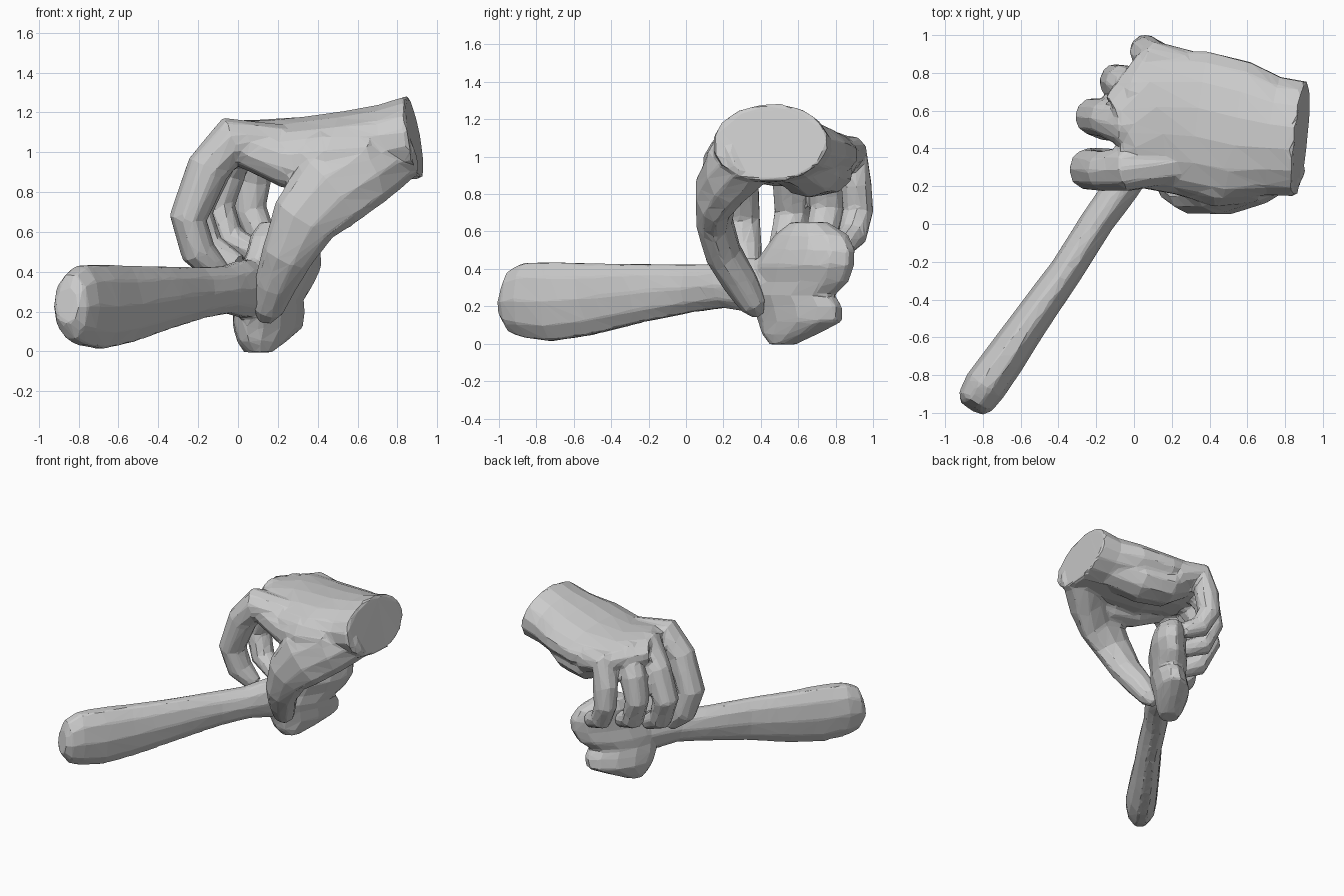
import bpy, bmesh, math
from mathutils import Vector


def tube(bm, stations, hint, sides=10, axis=None):
    """Closed loft; each station = x, y, z, radius along hint, radius across."""
    hint = Vector(hint)
    pts = [Vector(s[:3]) for s in stations]
    rings = []
    for i, s in enumerate(stations):
        t = Vector(axis) if axis else (pts[min(i + 1, len(pts) - 1)] - pts[max(i - 1, 0)]).normalized()
        a = (hint - t * hint.dot(t)).normalized()
        b = t.cross(a)
        ring = []
        for k in range(sides):
            ang = 2 * math.pi * (k + 0.5) / sides
            ring.append(bm.verts.new(pts[i] + a * s[3] * math.cos(ang) + b * s[4] * math.sin(ang)))
        rings.append(ring)
    for r0, r1 in zip(rings, rings[1:]):
        for k in range(sides):
            n = (k + 1) % sides
            bm.faces.new((r0[k], r0[n], r1[n], r1[k]))
    bm.faces.new(rings[0][::-1])
    bm.faces.new(rings[-1])


def finish(bm, name, ratio):
    """Fuse the overlapping lofts into one skin and facet it."""
    bmesh.ops.recalc_face_normals(bm, faces=bm.faces)
    me = bpy.data.meshes.new(name)
    bm.to_mesh(me)
    bm.free()
    ob = bpy.data.objects.new(name, me)
    bpy.context.collection.objects.link(ob)
    m = ob.modifiers.new("fuse", 'REMESH')
    m.mode = 'VOXEL'
    m.voxel_size = 0.016
    m = ob.modifiers.new("soften", 'SMOOTH')
    m.iterations = 2
    m = ob.modifiers.new("facet", 'DECIMATE')
    m.ratio = ratio


# Hand: palm, thumb and four curled fingers
hand = bmesh.new()
palm = [(0.885, 0.45, 1.075, 0.31, 0.215), (0.74, 0.465, 1.05, 0.32, 0.195),
        (0.55, 0.49, 1.03, 0.38, 0.18), (0.33, 0.54, 1.01, 0.385, 0.17),
        (0.12, 0.55, 1.03, 0.38, 0.135), (-0.03, 0.45, 1.05, 0.26, 0.11),
        (-0.08, 0.44, 1.05, 0.22, 0.08)]
tube(hand, palm, (0, 1, 0), 16)

# heel of the palm on the little-finger side
tube(hand, [(0.72, 0.56, 0.98, 0.15, 0.12), (0.50, 0.66, 0.93, 0.18, 0.15),
            (0.30, 0.72, 0.92, 0.18, 0.13), (0.15, 0.74, 0.97, 0.13, 0.08)], (0, 1, 0))

thumb = [(0.80, 0.36, 1.02, 0.16, 0.17), (0.62, 0.23, 0.91, 0.14, 0.20),
         (0.46, 0.16, 0.81, 0.115, 0.215), (0.33, 0.15, 0.66, 0.10, 0.17),
         (0.245, 0.20, 0.48, 0.10, 0.13), (0.185, 0.29, 0.33, 0.095, 0.105),
         (0.15, 0.36, 0.21, 0.075, 0.08), (0.135, 0.39, 0.15, 0.03, 0.035)]
tube(hand, thumb, (0, 1, 0))

# web between thumb and index finger
tube(hand, [(0.66, 0.24, 0.98, 0.13, 0.14), (0.44, 0.23, 0.95, 0.145, 0.17),
            (0.24, 0.27, 0.95, 0.12, 0.13), (0.02, 0.29, 1.03, 0.10, 0.10)], (0, 1, 0))

fingers = [
    # index
    [(0.22, 0.33, 1.03, 0.12, 0.11), (-0.04, 0.29, 1.055, 0.12, 0.125),
     (-0.15, 0.28, 0.92, 0.11, 0.11), (-0.25, 0.29, 0.67, 0.11, 0.095),
     (-0.20, 0.31, 0.50, 0.10, 0.09), (-0.09, 0.34, 0.39, 0.06, 0.06)],
    # middle
    [(0.22, 0.52, 1.03, 0.12, 0.11), (-0.04, 0.52, 1.06, 0.12, 0.115),
     (-0.14, 0.56, 0.91, 0.105, 0.105), (-0.22, 0.57, 0.70, 0.10, 0.095),
     (-0.15, 0.53, 0.52, 0.09, 0.085), (0.0, 0.48, 0.43, 0.06, 0.06)],
    # ring
    [(0.25, 0.70, 1.02, 0.11, 0.11), (0.01, 0.70, 1.04, 0.11, 0.115),
     (-0.06, 0.75, 0.90, 0.095, 0.10), (-0.10, 0.755, 0.73, 0.095, 0.085),
     (-0.04, 0.72, 0.56, 0.09, 0.08), (0.11, 0.66, 0.49, 0.06, 0.06)],
    # little
    [(0.30, 0.83, 0.99, 0.09, 0.11), (0.10, 0.87, 1.02, 0.10, 0.105),
     (0.07, 0.91, 0.86, 0.085, 0.095), (0.06, 0.92, 0.71, 0.085, 0.085),
     (0.12, 0.89, 0.58, 0.08, 0.08), (0.25, 0.84, 0.52, 0.06, 0.06)],
]
for f in fingers:
    tube(hand, f, (0, 1, 0))
finish(hand, "hand", 0.05)

# Held tool: flattened handle, rows = x, y, bottom z, top z, half width
rows = [(-0.86, -0.975, 0.14, 0.32, 0.07), (-0.84, -0.94, 0.06, 0.39, 0.10),
        (-0.79, -0.86, 0.03, 0.435, 0.115), (-0.69, -0.72, 0.01, 0.44, 0.11),
        (-0.56, -0.53, 0.04, 0.435, 0.10), (-0.36, -0.25, 0.11, 0.43, 0.09),
        (-0.19, 0.02, 0.165, 0.425, 0.09), (-0.06, 0.20, 0.19, 0.43, 0.095),
        (0.02, 0.33, 0.17, 0.46, 0.10), (0.09, 0.45, 0.17, 0.46, 0.10)]
tool = bmesh.new()
tube(tool, [(x, y, (a + b) / 2, (b - a) / 2 * 1.03, w) for x, y, a, b, w in rows], (0, 0, 1), 10)

# Upright head, rows = z, near y, far y, centre x, half width
head = [(-0.005, 0.45, 0.58, 0.10, 0.07), (0.05, 0.40, 0.71, 0.12, 0.10),
        (0.12, 0.37, 0.85, 0.15, 0.125), (0.20, 0.34, 0.85, 0.155, 0.125),
        (0.26, 0.33, 0.81, 0.155, 0.125), (0.33, 0.33, 0.89, 0.18, 0.13),
        (0.42, 0.34, 0.92, 0.215, 0.135), (0.50, 0.40, 0.92, 0.23, 0.13),
        (0.58, 0.46, 0.88, 0.22, 0.12), (0.65, 0.56, 0.76, 0.20, 0.08)]
tube(tool, [(x, (a + b) / 2, z, (b - a) / 2 * 1.08, w) for z, a, b, x, w in head],
     (0.55, 0.83, 0), 12, (0, 0, 1))
finish(tool, "held_tool", 0.05)
